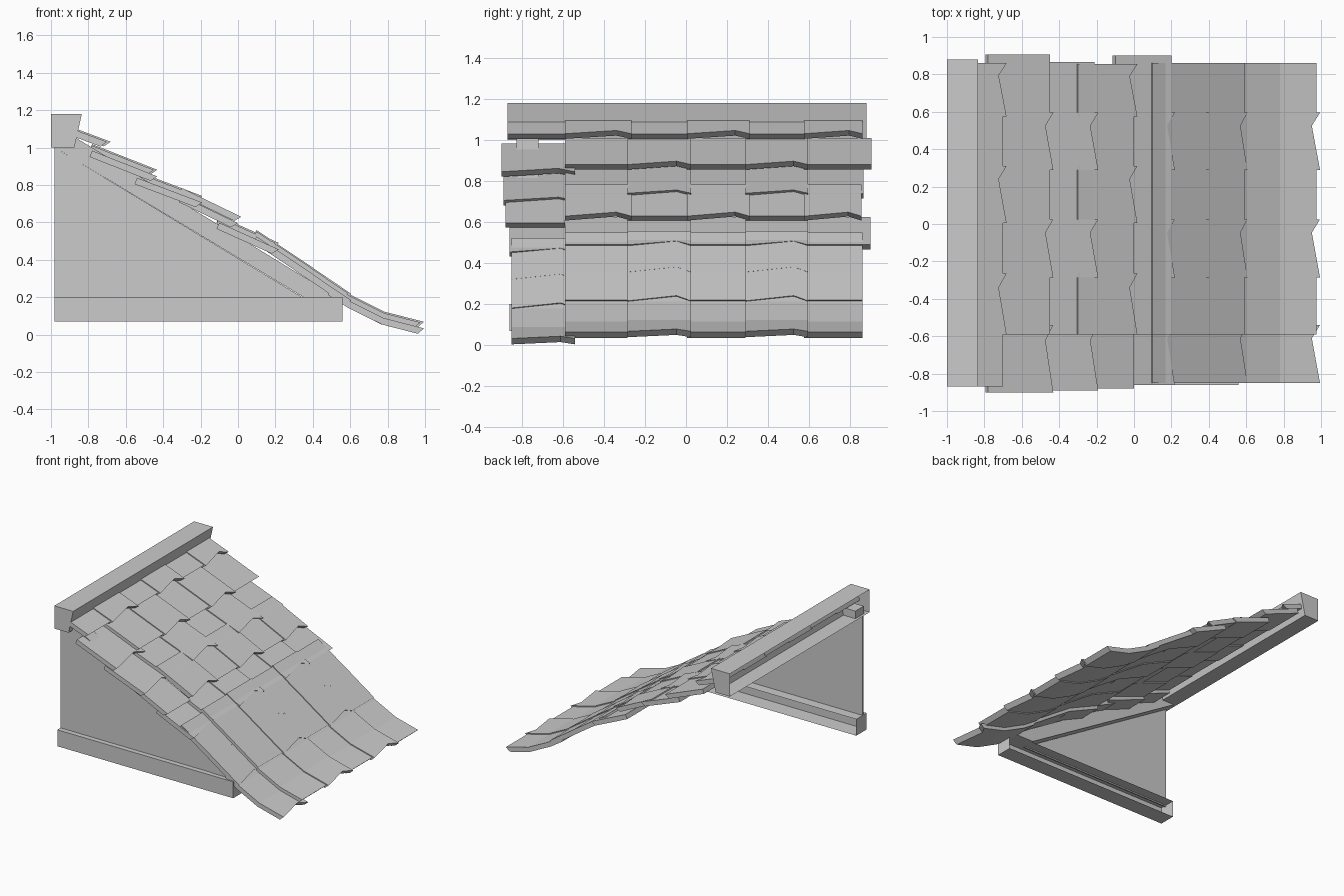
import bpy, bmesh
from mathutils import Vector

if "Cube" in bpy.data.objects:
    bpy.data.objects.remove(bpy.data.objects["Cube"])


def finish(bm, name):
    bmesh.ops.recalc_face_normals(bm, faces=bm.faces)
    me = bpy.data.meshes.new(name)
    bm.to_mesh(me)
    bm.free()
    ob = bpy.data.objects.new(name, me)
    bpy.context.collection.objects.link(ob)
    return ob


def prism(name, pts, y0, y1, open_side=None):
    """Extrude an xz outline along y; optionally drop the face facing open_side."""
    bm = bmesh.new()
    a = [bm.verts.new((x, y0, z)) for x, z in pts]
    b = [bm.verts.new((x, y1, z)) for x, z in pts]
    bm.faces.new(a)
    bm.faces.new(b[::-1])
    n = len(pts)
    for i in range(n):
        j = (i + 1) % n
        bm.faces.new((a[i], b[i], b[j], a[j]))
    bmesh.ops.recalc_face_normals(bm, faces=bm.faces)
    if open_side:
        d = Vector(open_side)
        gone = [f for f in bm.faces if f.normal.dot(d) > 0.99]
        bmesh.ops.delete(bm, geom=gone, context='FACES')
    return finish(bm, name)


def shingle(name, path, y0, y1, dz, notched, t=0.036):
    """Slab following an xz path, with a notched or straight lower edge."""
    bm = bmesh.new()
    p = [Vector((x, 0, z + dz)) for x, z in path]
    fall = (p[-1] - p[-2]).normalized()
    cols = [(0, 0.02), (0.77, -0.025), (1, 0.02)] if notched else [(0, 0), (1, 0)]
    top, low = [], []
    for f, ext in cols:
        y = Vector((0, y0 + (y1 - y0) * f, 0))
        line = p[:-1] + [p[-1] + fall * ext]
        under = []
        for i, q in enumerate(line):
            d = (line[min(i + 1, len(p) - 1)] - line[max(i - 1, 0)]).normalized()
            nrm = Vector((d.z, 0, -d.x))
            # lower lip is cut back slightly
            under.append(q + nrm * t - (d * 0.025 if q is line[-1] else d * 0))
        top.append([bm.verts.new(q + y) for q in line])
        low.append([bm.verts.new(q + y) for q in under])
    n, m = len(p), len(cols)
    for c in range(m - 1):
        for i in range(n - 1):
            for g in (top, low):
                bm.faces.new((g[c][i], g[c][i + 1], g[c + 1][i + 1], g[c + 1][i]))
        for i in (0, n - 1):
            bm.faces.new((top[c][i], top[c + 1][i], low[c + 1][i], low[c][i]))
    for c in (0, m - 1):
        for i in range(n - 1):
            bm.faces.new((top[c][i], top[c][i + 1], low[c][i + 1], low[c][i]))
    return finish(bm, name)


# Half ridge cap, open on the mating side
prism("ridge_cap", [(-1, 1.0), (-0.875, 1.0), (-0.835, 1.18), (-1, 1.18)],
      -0.87, 0.88, (-1, 0, 0))

# Base beam, hollow towards the inside
prism("base_beam", [(-0.98, 0.07), (0.56, 0.07), (0.56, 0.2), (-0.98, 0.2)],
      -0.86, -0.73, (0, 1, 0))

# Gable wall panel and sloping rafter
prism("gable_wall", [(-0.98, 0.19), (0.36, 0.19), (-0.98, 1.0)], -0.82, -0.81)
prism("rafter", [(-0.98, 1.0), (0.35, 0.2), (0.53, 0.2), (-0.88, 1.06), (-0.98, 1.06)],
      -0.825, -0.72)

# Shingle rows: top path, which columns are notched, outer y limits
rows = [
    ([(-0.90, 1.105), (-0.70, 1.03)], 1, -0.87, 0.86),
    ([(-0.78, 1.01), (-0.45, 0.88)], 0, -0.90, 0.905),
    ([(-0.54, 0.865), (-0.21, 0.74)], 0, -0.89, 0.865),
    ([(-0.30, 0.775), (0.0, 0.63)], 1, -0.88, 0.855),
    ([(-0.10, 0.625), (0.20, 0.49)], 0, -0.86, 0.90),
    ([(0.10, 0.55), (0.385, 0.36)], 0, -0.85, 0.86),
    ([(0.28, 0.43), (0.59, 0.22)], 0, -0.85, 0.86),
    ([(0.50, 0.27), (0.60, 0.205), (0.78, 0.115), (0.975, 0.065)], 0, -0.85, 0.86),
]
inner = [-0.59, -0.285, 0.005, 0.29, 0.575]
for r, (path, odd, ya, yb) in enumerate(rows):
    ys = [ya] + inner + [yb]
    for c in range(6):
        notched = c % 2 == odd
        dz = 0.008 if notched else 0.0
        if c == 0 and r > 0:
            dz -= 0.035
        over = (0.05 if c == 0 else 0.02) if notched and c < 5 else 0.0
        shingle(f"shingle_{r + 1}_{c + 1}", path, ys[c], ys[c + 1] + over, dz, notched)
